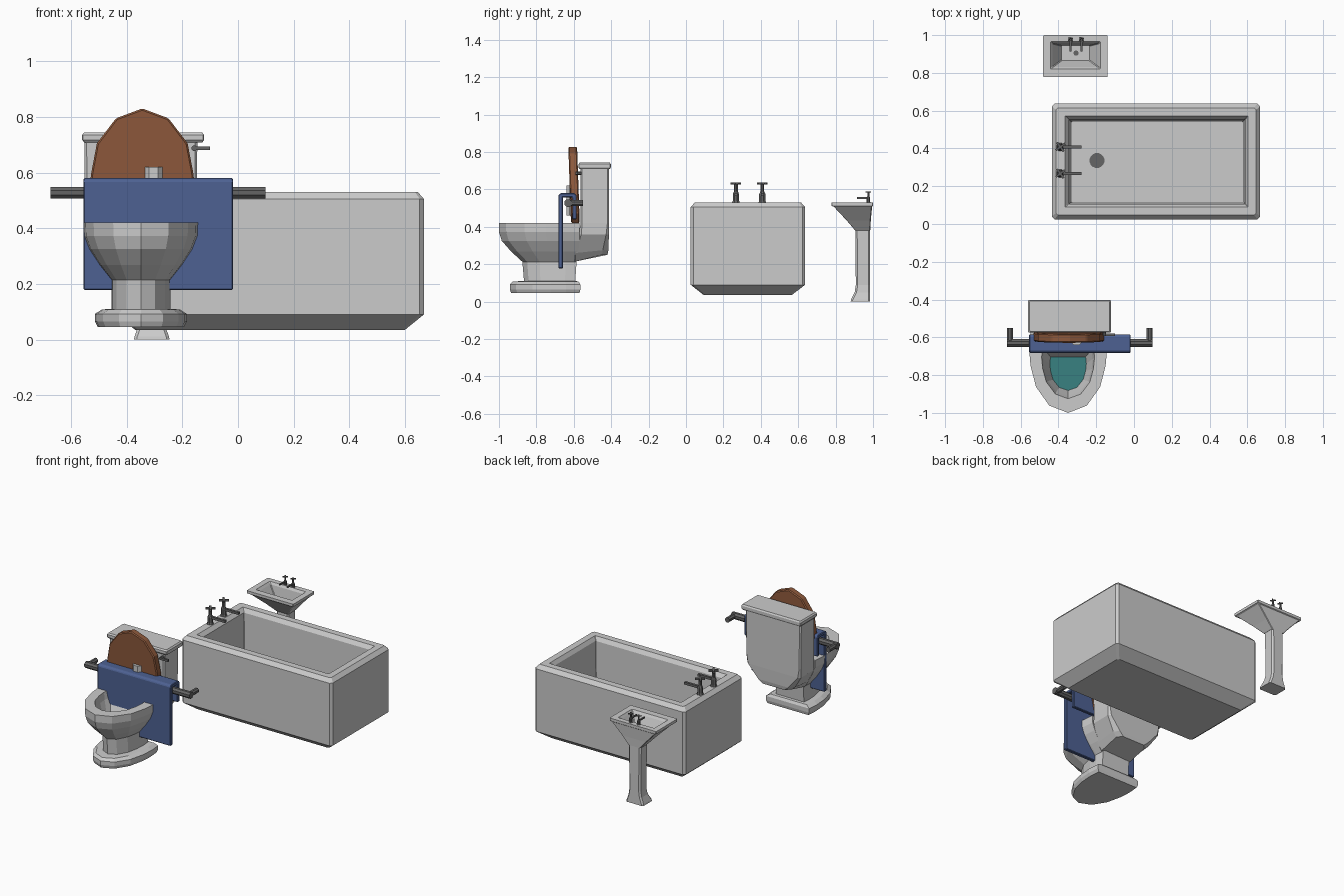
import bpy, bmesh
from math import cos, sin, pi
from mathutils import Vector, Matrix

if "Cube" in bpy.data.objects:
    bpy.data.objects.remove(bpy.data.objects["Cube"])


def material(name, rgb):
    m = bpy.data.materials.new(name)
    m.diffuse_color = (*rgb, 1)
    m.use_nodes = True
    m.node_tree.nodes["Principled BSDF"].inputs["Base Color"].default_value = m.diffuse_color
    return m


WOOD = material("wood", (0.27, 0.10, 0.045))
CLOTH = material("cloth", (0.075, 0.12, 0.29))
WATER = material("water", (0.04, 0.22, 0.22))
METAL = material("metal", (0.13, 0.13, 0.13))


def loft(name, rings, mat=None, bevel=0):
    """Skin matching closed rings and cap both ends."""
    bm = bmesh.new()
    rows = [[bm.verts.new(p) for p in r] for r in rings]
    n = len(rows[0])
    for a, b in zip(rows, rows[1:]):
        for i in range(n):
            j = (i + 1) % n
            bm.faces.new((a[i], a[j], b[j], b[i]))
    bm.faces.new(rows[0])
    bm.faces.new(rows[-1])
    bmesh.ops.recalc_face_normals(bm, faces=bm.faces)
    me = bpy.data.meshes.new(name)
    bm.to_mesh(me)
    bm.free()
    ob = bpy.data.objects.new(name, me)
    bpy.context.collection.objects.link(ob)
    if mat:
        me.materials.append(mat)
    if bevel:
        b = ob.modifiers.new("bevel", 'BEVEL')
        b.width, b.segments, b.limit_method = bevel, 1, 'ANGLE'
    return ob


def rect(x0, x1, y0, y1, z, c=0.01, zb=None):
    """Rectangle with cut corners; zb is the height along the back edge."""
    zb = z if zb is None else zb
    return [(x0 + c, y0, z), (x1 - c, y0, z), (x1, y0 + c, z), (x1, y1 - c, zb),
            (x1 - c, y1, zb), (x0 + c, y1, zb), (x0, y1 - c, zb), (x0, y0 + c, z)]


def box(name, lo, hi, mat=None, bevel=0):
    quad = [(lo[0], lo[1]), (hi[0], lo[1]), (hi[0], hi[1]), (lo[0], hi[1])]
    return loft(name, [[(x, y, z) for x, y in quad] for z in (lo[2], hi[2])], mat, bevel)


def turned(name, base, axis, profile, n=8, mat=None):
    """Turned part: profile of (radius, distance) along an axis."""
    rot = Vector(axis).to_track_quat('Z', 'Y')
    rings = [[Vector(base) + rot @ Vector((r * cos(2 * pi * (i + .5) / n), r * sin(2 * pi * (i + .5) / n), d))
              for i in range(n)] for r, d in profile]
    return loft(name, rings, mat)


def tap(name, pos, s, angle):
    """Tap body, spout and cross handle."""
    x, y, z = pos
    turned(name + "_body", pos, (0, 0, 1),
           [(.022, 0), (.018, .01), (.018, .045), (.011, .06), (.011, .096)], mat=METAL)
    place = Matrix.Translation(pos) @ Matrix.Rotation(angle, 4, 'Z') @ Matrix.Scale(s, 4)
    parts = [bpy.data.objects[name + "_body"]]
    parts[0].data.transform(Matrix.Translation((-x, -y, -z)))
    parts.append(box(name + "_spout", (0, -.008, .036), (.112, .008, .052), METAL))
    for k in range(2):
        arm = box(name + f"_handle_{k}", (-.03, -.006, .095), (.03, .006, .107), METAL)
        arm.data.transform(Matrix.Rotation(pi / 5 + k * pi / 2, 4, 'Z'))
        parts.append(arm)
    for p in parts:
        p.data.transform(place)


# Bathtub shell, from underside over the rim to the inner floor
X0, X1, Y0, Y1 = -.435, .668, .025, .637
loft("bathtub", [
    rect(-.37, .60, .095, .565, .035), rect(X0, X1, Y0, Y1, .09, .015),
    rect(X0, X1, Y0, Y1, .505, .015), rect(X0 + .022, X1 - .022, Y0 + .022, Y1 - .022, .53),
    rect(-.365, .603, .09, .572, .53, .002), rect(-.345, .588, .107, .554, .505, .002),
    rect(-.33, .577, .116, .542, .12, .002)])
turned("bath_drain", (-.196, .336, .115), (0, 0, 1), [(.04, 0), (.04, .012)], 16, METAL)
for i, y in enumerate((.267, .408)):
    tap(f"bath_tap_{i}", (-.39, y, .53), 1, 0)

# Wash basin bowl
loft("basin", [
    rect(-.355, -.265, .905, .985, .38, .004), rect(-.40, -.22, .86, .988, .433, .004),
    rect(-.47, -.15, .79, .995, .508, .004), rect(-.481, -.139, .777, 1.0, .512, .004),
    rect(-.481, -.139, .777, 1.0, .53, .004), rect(-.443, -.178, .82, .966, .53, .004),
    rect(-.432, -.188, .83, .957, .515, .004), rect(-.385, -.235, .865, .945, .435, .004)])
# Pedestal with flared foot
loft("basin_pedestal", [
    rect(-.374, -.246, .88, .985, 0), rect(-.372, -.248, .882, .985, .01),
    rect(-.358, -.262, .902, .985, .05), rect(-.352, -.268, .908, .985, .09),
    rect(-.355, -.265, .905, .985, .40)])
turned("basin_drain", (-.307, .905, .43), (0, 0, 1), [(.014, 0), (.014, .01)], 10, METAL)
for i, x in enumerate((-.336, -.278)):
    tap(f"basin_tap_{i}", (x, .975, .53), .55, -pi / 2)

# Toilet bowl: one D-shaped outline, resized ring by ring
CX = -.349
HALF = [(.48, .09), (.82, .32), (.96, .58), (1, .8), (.96, 1)]


def dring(hw, yf, yb, z):
    pts = [(0, 0)] + HALF + [(-u, t) for u, t in reversed(HALF)]
    return [(CX + u * hw, yf + (yb - yf) * t, z) for u, t in pts]


loft("toilet_bowl", [dring(*r) for r in (
    (.07, -.85, -.73, .24), (.095, -.88, -.705, .29), (.13, -.91, -.665, .375), (.14, -.925, -.65, .42),
    (.207, -1.0, -.57, .42), (.205, -1.0, -.57, .372), (.187, -.985, -.57, .325),
    (.15, -.935, -.575, .268), (.106, -.875, -.585, .213), (.106, -.866, -.592, .11),
    (.14, -.925, -.575, .108), (.165, -.942, -.565, .092), (.165, -.942, -.565, .065),
    (.155, -.935, -.57, .045))])
loft("toilet_water", [dring(.092, -.878, -.708, .28), dring(.097, -.882, -.703, .294)], WATER)

# Cistern narrowing into the bowl, with lid and flush lever
loft("cistern", [
    rect(CX - .11, CX + .11, -.62, -.42, .215, .03, .25), rect(CX - .14, CX + .14, -.62, -.415, .26, .03, .275),
    rect(CX - .197, CX + .197, -.575, -.412, .36, .015), rect(CX - .2, CX + .2, -.563, -.412, .42, .008),
    rect(CX - .203, CX + .203, -.563, -.412, .715, .008)])
loft("cistern_lid", [
    rect(-.552, -.128, -.567, -.407, .708, .004), rect(-.56, -.122, -.575, -.402, .717, .004),
    rect(-.56, -.122, -.575, -.402, .735, .004), rect(-.553, -.129, -.568, -.408, .744, .004)])
turned("flush_pivot", (-.157, -.56, .687), (0, -1, 0), [(.01, 0), (.01, .03)], 8, METAL)
box("flush_lever", (-.163, -.592, .68), (-.10, -.579, .694), METAL)

# Raised wooden seat lid, leaning slightly forward at the top
LID = [(.13, .42), (.17, .47), (.188, .56), (.183, .60), (.163, .705), (.094, .795)]
outline = [(-u, z) for u, z in LID] + [(0, .83)] + [(u, z) for u, z in reversed(LID)]
loft("seat_lid", [[(CX + .005 + u, y - .035 * (z - .42), z) for u, z in outline]
                  for y in (-.615, -.568)], WOOD, .006)

# Towel rail with end brackets and centre mount
RC = -.287
turned("towel_rail", (RC - .386, -.63, .527), (1, 0, 0), [(.022, 0), (.022, .772)], 8, METAL)
for side, s in (("left", -1), ("right", 1)):
    turned(f"rail_bracket_{side}", (RC + s * .37, -.64, .527), (0, 1, 0), [(.017, 0), (.017, .09)], 8, METAL)
mount = [(-.335, -.605), (-.335, -.622), (-.32, -.64), (-.288, -.64), (-.272, -.622), (-.272, -.605)]
loft("rail_mount", [[(x, y, z) for x, y in mount] for z in (.46, .62)])

# Towel folded over the rail
fold = [(-.682, .178), (-.682, .57), (-.67, .58), (-.597, .58), (-.585, .57), (-.585, .44),
        (-.607, .44), (-.607, .558), (-.658, .558), (-.658, .178)]
loft("towel", [[(x, y, z) for y, z in fold] for x in (-.555, -.018)], CLOTH, .004)
